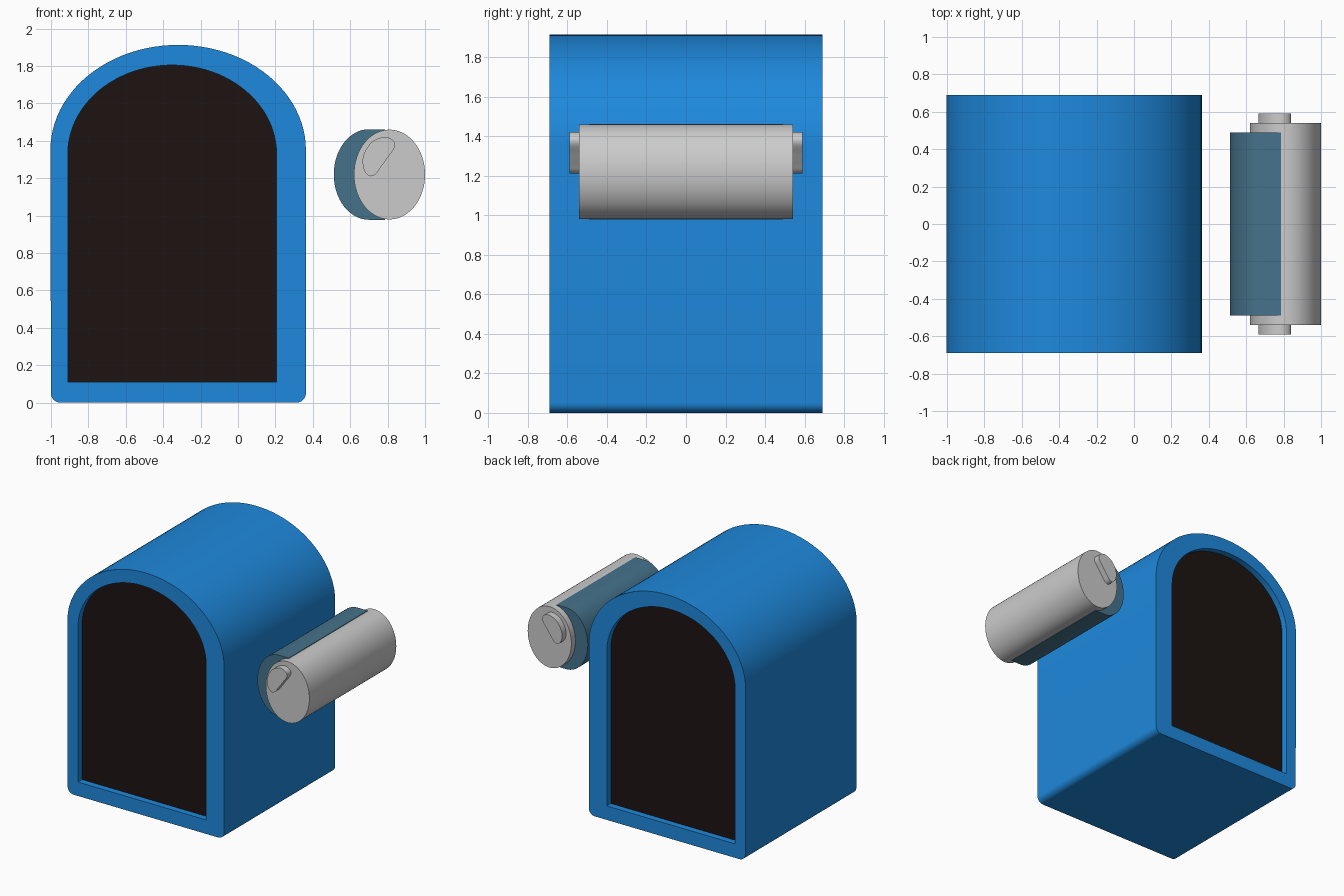
import bpy, bmesh
from math import sin, cos, pi, radians
from mathutils import Vector
from mathutils.geometry import interpolate_bezier

if "Cube" in bpy.data.objects:
    bpy.data.objects.remove(bpy.data.objects["Cube"])


def material(name, color):
    mat = bpy.data.materials.new(name)
    mat.diffuse_color = (*color, 1)
    mat.use_nodes = True
    mat.node_tree.nodes["Principled BSDF"].inputs["Base Color"].default_value = mat.diffuse_color
    return mat


def arc(cx, cz, rx, rz, a0, a1, n):
    return [(cx + rx * cos(radians(a0 + (a1 - a0) * i / n)),
             cz + rz * sin(radians(a0 + (a1 - a0) * i / n))) for i in range(n + 1)]


def smooth_loop(pts, n=5):
    """Closed smooth curve through the given points."""
    p = [Vector(q) for q in pts]
    out = []
    for i in range(len(p)):
        a, b, c, d = (p[(i + k) % len(p)] for k in (-1, 0, 1, 2))
        seg = interpolate_bezier(b, b + (c - a) / 6, c - (d - b) / 6, c, n + 1)
        out += [(v[0], v[1]) for v in seg[:-1]]
    return out


def prism(name, loops, y0, y1, mat=None):
    """Extrude x-z outlines (the first outer, others holes) along y."""
    bm = bmesh.new()
    edges = []
    for loop in loops:
        vs = [bm.verts.new((x, y0, z)) for x, z in loop]
        edges += [bm.edges.new((vs[i - 1], vs[i])) for i in range(len(vs))]
    if len(loops) == 1:
        bm.faces.new(vs)
    else:
        bmesh.ops.triangle_fill(bm, edges=edges, use_beauty=True, normal=(0, -1, 0))
    ext = bmesh.ops.extrude_face_region(bm, geom=bm.faces[:])
    moved = [g for g in ext["geom"] if isinstance(g, bmesh.types.BMVert)]
    bmesh.ops.translate(bm, verts=moved, vec=(0, y1 - y0, 0))
    bmesh.ops.recalc_face_normals(bm, faces=bm.faces[:])
    me = bpy.data.meshes.new(name)
    bm.to_mesh(me)
    bm.free()
    ob = bpy.data.objects.new(name, me)
    bpy.context.collection.objects.link(ob)
    if mat:
        me.materials.append(mat)
    bpy.ops.object.select_all(action='DESELECT')
    ob.select_set(True)
    bpy.context.view_layer.objects.active = ob
    bpy.ops.object.shade_smooth_by_angle(angle=radians(30))
    return ob


blue = material("blue", (0.013, 0.25, 0.72))
black = material("black", (0.012, 0.007, 0.006))
teal = material("teal", (0.06, 0.17, 0.26))

# Arched housing, open front and back
outer = (arc(-0.32, 1.35, 0.683, 0.563, 0, 180, 48)
         + arc(-0.947, 0.05, 0.053, 0.05, 180, 270, 8)
         + arc(0.31, 0.05, 0.053, 0.05, 270, 360, 8))
inner = arc(-0.352, 1.33, 0.558, 0.475, 0, 180, 48) + [(-0.91, 0.11), (0.206, 0.11)]
prism("housing", [outer, inner], -0.69, 0.69, blue)

# Dark core, recessed at both ends
prism("dark_core", [inner], -0.64, 0.64, black)

# Grey roller with a teal backing behind it
prism("roller", [arc(0.81, 1.22, 0.19, 0.24, 0, 360, 64)[:-1]], -0.54, 0.54)
backing = arc(0.70, 1.22, 0.188, 0.242, 90, 270, 32) + [(0.785, 0.978), (0.785, 1.462)]
prism("roller_backing", [backing], -0.49, 0.49, teal)

# Curved lugs on both roller ends
lug = smooth_loop([(0.703, 1.212), (0.672, 1.25), (0.67, 1.32), (0.714, 1.392),
                   (0.783, 1.421), (0.83, 1.402), (0.837, 1.364), (0.80, 1.31),
                   (0.762, 1.257), (0.735, 1.222)])
for side, name in ((-1, "front_lug"), (1, "back_lug")):
    prism(name, [lug], side * 0.53, side * 0.59)
